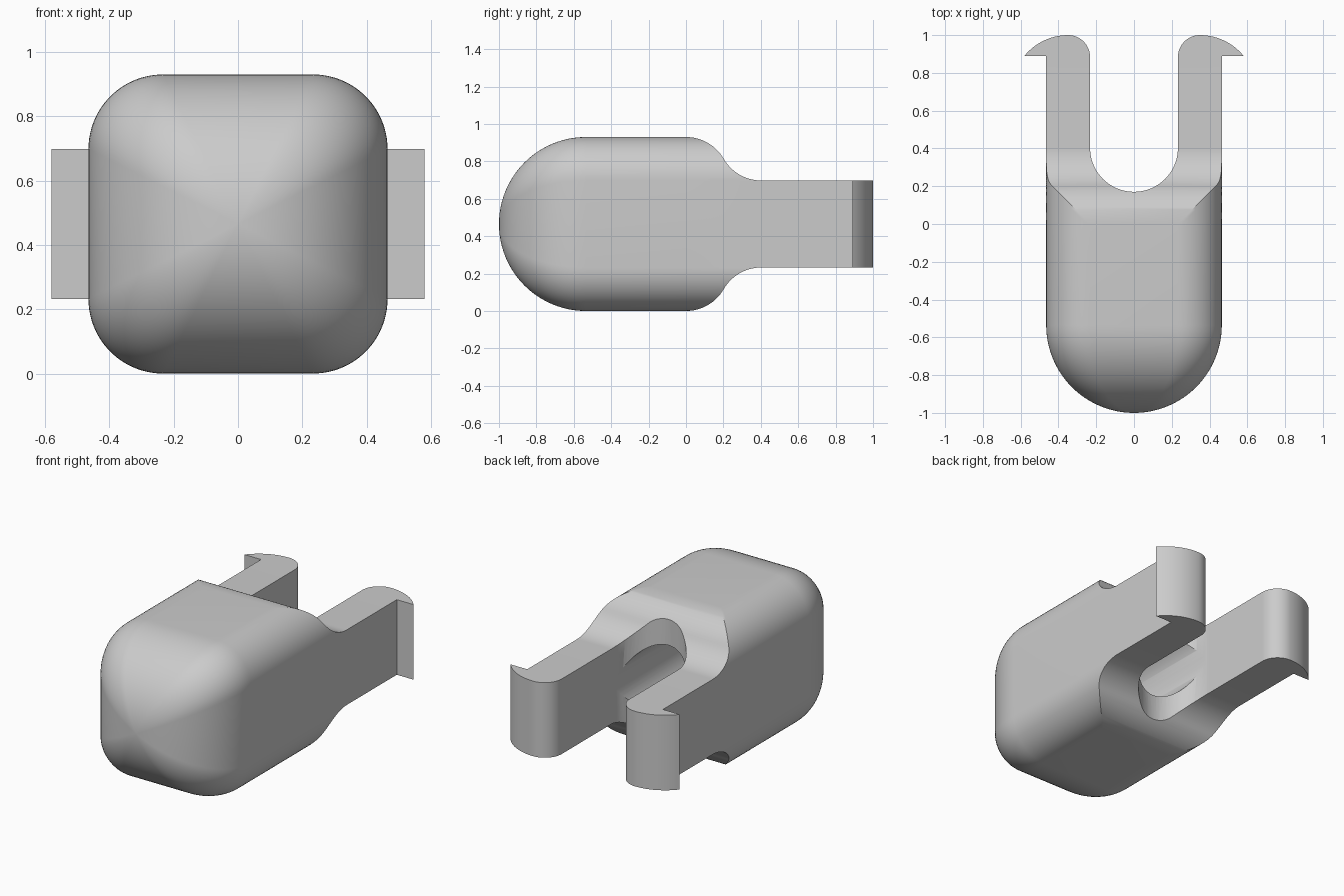
import bpy, bmesh
from math import sin, cos, asin, radians, pi
from mathutils import Matrix, Vector

if "Cube" in bpy.data.objects:
    bpy.data.objects.remove(bpy.data.objects["Cube"])

HALF = 0.465          # half width of the body
R = HALF / 2          # corner radius, also slot radius and half arm height
NOSE_Y = HALF - 1     # where the rounded nose begins
ARM_Y = R * 3 ** 0.5  # where the arms begin
STEPS = 16

grey = bpy.data.materials.new("plain grey")
grey.use_nodes = True
grey.diffuse_color = (0.6, 0.6, 0.6, 1)
grey.node_tree.nodes["Principled BSDF"].inputs["Base Color"].default_value = (0.6, 0.6, 0.6, 1)


def make_object(name, bm):
    bmesh.ops.recalc_face_normals(bm, faces=bm.faces)
    mesh = bpy.data.meshes.new(name)
    bm.to_mesh(mesh)
    bm.free()
    mesh.materials.append(grey)
    obj = bpy.data.objects.new(name, mesh)
    bpy.context.collection.objects.link(obj)
    return obj


def arc(cx, cy, r, start, end, n=STEPS):
    angles = [radians(start + (end - start) * i / n) for i in range(n + 1)]
    return [(cx + r * cos(a), cy + r * sin(a)) for a in angles]


def section(y, scale, limit):
    """Rounded square whose corner arcs stop at the angle limit, leaving a flat top."""
    quarter = [(R + R * cos(limit * i / STEPS), R + R * sin(limit * i / STEPS))
               for i in range(STEPS + 1)]
    ring = quarter + [(-x, z) for x, z in reversed(quarter)]
    ring += [(-x, -z) for x, z in ring]
    return [(x * scale, y, z * scale + HALF) for x, z in ring]


# Body: domed nose, straight middle, S-shaped step down to the arms
sections = []
for i in range(25):
    a = pi / 2 * (1 - i / 24)
    sections.append(section(NOSE_Y - HALF * sin(a), max(cos(a), 0.01), pi / 2))
for i in range(STEPS + 1):
    t = radians(90 - 60 * i / STEPS)
    sections.append(section(R * cos(t), 1, t))
for i in range(1, STEPS + 1):
    t = radians(210 + 60 * i / STEPS)
    sections.append(section(ARM_Y + R * cos(t), 1, asin(max(0, 1 + sin(t)))))

bm = bmesh.new()
rings = [[bm.verts.new(p) for p in s] for s in sections]
for a, b in zip(rings, rings[1:]):
    for i in range(len(a)):
        j = (i + 1) % len(a)
        bm.faces.new((a[i], a[j], b[j], b[i]))
bm.faces.new(rings[0])
bm.faces.new(rings[-1])
bmesh.ops.remove_doubles(bm, verts=bm.verts, dist=1e-5)
body = make_object("clip_body", bm)


# Cutters: upright round slot end, and a round bore running into the body
def cutter(name, radius, depth, matrix):
    bm = bmesh.new()
    bmesh.ops.create_cone(bm, cap_ends=True, segments=64, radius1=radius,
                          radius2=radius, depth=depth, matrix=matrix)
    obj = make_object(name, bm)
    obj.hide_render = True
    return obj


bpy.context.view_layer.objects.active = body
cutters = [
    cutter("slot_cutter", R, 2, Matrix.Translation((0, ARM_Y, HALF))),
    cutter("bore_cutter", R - 0.002, 1.2,
           Matrix.Translation((0, 0.1, HALF)) @ Matrix.Rotation(pi / 2, 4, "X")),
]
for tool in cutters:
    mod = body.modifiers.new(tool.name, "BOOLEAN")
    mod.operation = "DIFFERENCE"
    mod.solver = "EXACT"
    mod.object = tool
    bpy.ops.object.modifier_apply(modifier=mod.name)
    bpy.data.objects.remove(tool)

# Arms with outward barbs, welded to the open rear of the body
mid = (HALF + R) / 2
profile = [(R, ARM_Y), (HALF, ARM_Y), (HALF, 0.89), (0.58, 0.89)]
profile += arc(mid, 0.702, 0.298, 39.5, 90)[1:]
profile += arc(mid, 1 - R / 2, R / 2, 90, 180)[1:]

bm = bmesh.new()
bm.from_mesh(body.data)
for side in (1, -1):
    base = bm.faces.new([bm.verts.new((side * x, y, HALF - R)) for x, y in profile])
    grown = bmesh.ops.extrude_face_region(bm, geom=[base], use_keep_orig=True)
    moved = [v for v in grown["geom"] if isinstance(v, bmesh.types.BMVert)]
    bmesh.ops.translate(bm, verts=moved, vec=Vector((0, 0, 2 * R)))
joint = [f for f in bm.faces if all(abs(v.co.y - ARM_Y) < 1e-4 for v in f.verts)]
bmesh.ops.delete(bm, geom=joint, context="FACES")
bmesh.ops.remove_doubles(bm, verts=bm.verts, dist=1e-4)
bmesh.ops.recalc_face_normals(bm, faces=bm.faces)
bm.to_mesh(body.data)
bm.free()

bpy.ops.object.select_all(action="DESELECT")
body.select_set(True)
bpy.context.view_layer.objects.active = body
bpy.ops.object.shade_smooth_by_angle(angle=radians(30))
